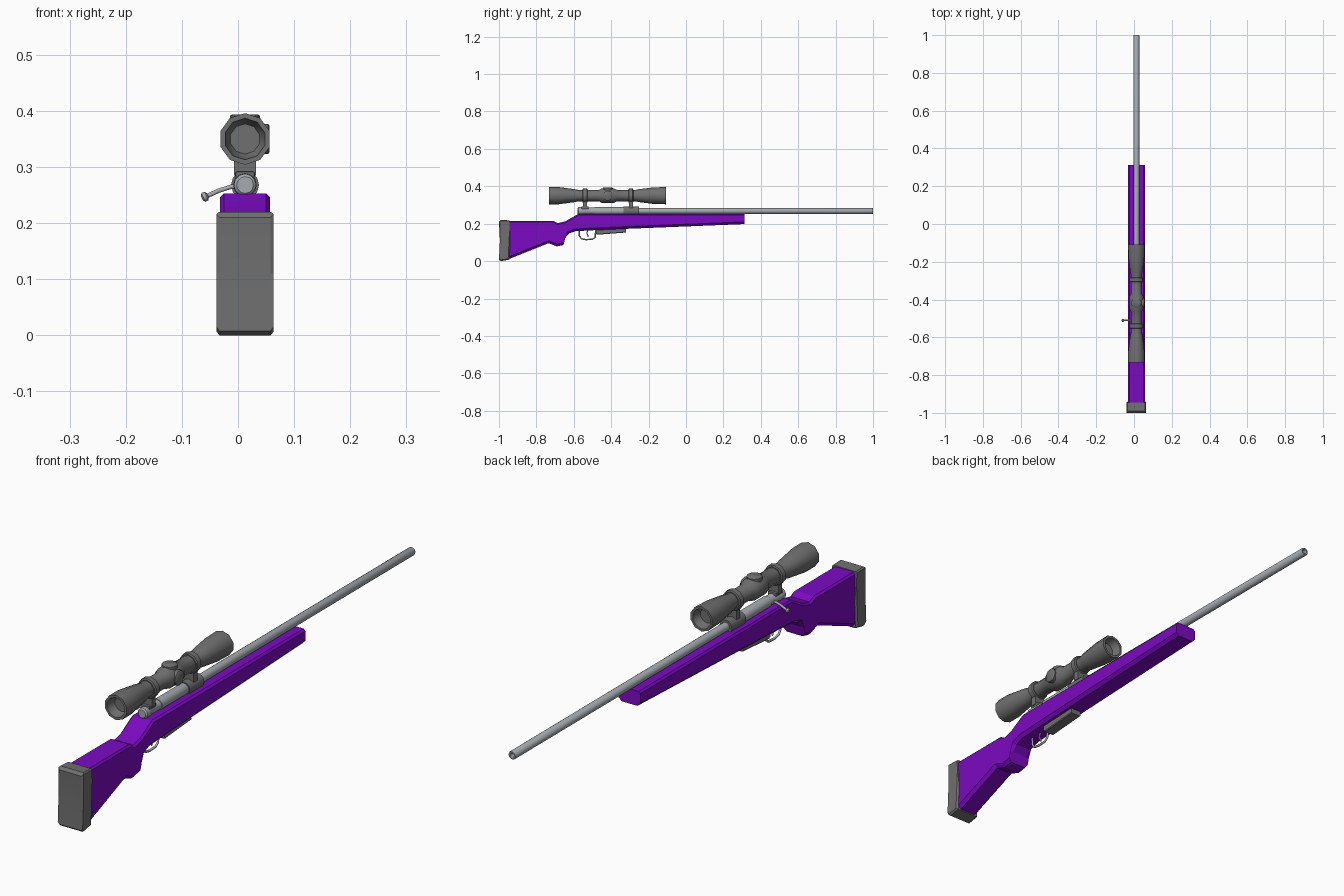
import bpy, bmesh, math
from mathutils import Vector, Matrix

old = bpy.data.objects.get("Cube")
if old:
    bpy.data.objects.remove(old, do_unlink=True)

CX = 0.0125          # centre plane of the rifle
BORE_Z = 0.268
SCOPE_Z = 0.35


def material(name, rgb, rough=0.5):
    m = bpy.data.materials.new(name)
    m.use_nodes = True
    m.diffuse_color = (*rgb, 1)
    bsdf = m.node_tree.nodes["Principled BSDF"]
    bsdf.inputs["Base Color"].default_value = (*rgb, 1)
    bsdf.inputs["Roughness"].default_value = rough
    return m


PURPLE = material("purple stock", (0.2, 0.003, 0.54))
DARK = material("dark grey", (0.16, 0.16, 0.16))
STEEL = material("light steel", (0.38, 0.41, 0.44))


def finish(bm, name, mat, angle=35):
    bmesh.ops.recalc_face_normals(bm, faces=bm.faces)
    mesh = bpy.data.meshes.new(name)
    bm.to_mesh(mesh)
    bm.free()
    mesh.materials.append(mat)
    ob = bpy.data.objects.new(name, mesh)
    bpy.context.collection.objects.link(ob)
    bpy.ops.object.select_all(action='DESELECT')
    ob.select_set(True)
    bpy.context.view_layer.objects.active = ob
    bpy.ops.object.shade_smooth_by_angle(angle=math.radians(angle))
    return ob


def lathe(name, mat, profile, origin, axis=(0, 1, 0), sides=10, angle=38):
    """Turn (distance, radius) points around an axis, capping both ends."""
    bm = bmesh.new()
    axis = Vector(axis).normalized()
    u = (Vector((0, 0, 1)) if abs(axis.z) < 0.9 else Vector((1, 0, 0)))
    u = (u - axis * u.dot(axis)).normalized()
    v = axis.cross(u)
    rings = []
    for d, r in profile:
        ring = []
        for i in range(sides):
            a = 2 * math.pi * i / sides
            ring.append(bm.verts.new(Vector(origin) + axis * d + (u * math.cos(a) + v * math.sin(a)) * r))
        rings.append(ring)
    for a, b in zip(rings, rings[1:]):
        for i in range(sides):
            j = (i + 1) % sides
            bm.faces.new((a[i], a[j], b[j], b[i]))
    bm.faces.new(rings[0])
    bm.faces.new(rings[-1])
    return finish(bm, name, mat, angle)


def extrude_profile(name, mat, points, half, low_bevel, high_bevel, ends=False):
    """Extrude a (y, z) outline across x and bevel its long side edges."""
    bm = bmesh.new()
    face = bm.faces.new([bm.verts.new((CX - half, y, z)) for y, z in points])
    ext = bmesh.ops.extrude_face_region(bm, geom=[face])
    bmesh.ops.translate(bm, vec=(2 * half, 0, 0),
                        verts=[g for g in ext["geom"] if isinstance(g, bmesh.types.BMVert)])
    bmesh.ops.recalc_face_normals(bm, faces=bm.faces)
    low, high = [], []
    for e in bm.edges:
        d = e.verts[1].co - e.verts[0].co
        if abs(d.x) > 1e-5:
            continue
        n = max((f.normal for f in e.link_faces), key=lambda q: 1 - abs(q.x))
        if abs(n.z) > 0.3 or ends:
            (low if n.z < 0 else high).append(e)
    for edges, w in ((low, low_bevel), (high, high_bevel)):
        bmesh.ops.bevel(bm, geom=[e for e in edges if e.is_valid], offset=w,
                        segments=1, affect='EDGES', clamp_overlap=True)
    return finish(bm, name, mat, 25)


def box(name, mat, x, y, z, bevel=0.0):
    bm = bmesh.new()
    bmesh.ops.create_cube(bm, size=1)
    for v in bm.verts:
        v.co = [lo + (c + 0.5) * (hi - lo) for c, (lo, hi) in zip(v.co, (x, y, z))]
    if bevel:
        bmesh.ops.bevel(bm, geom=bm.edges[:], offset=bevel, segments=2, profile=0.5, affect='EDGES')
    return finish(bm, name, mat)


def tube(name, mat, points, radius):
    """Thin round rod through a list of points."""
    cu = bpy.data.curves.new(name, 'CURVE')
    cu.dimensions = '3D'
    cu.bevel_depth = radius
    cu.bevel_resolution = 1
    cu.use_fill_caps = True
    sp = cu.splines.new('POLY')
    sp.points.add(len(points) - 1)
    for p, co in zip(sp.points, points):
        p.co = (*co, 1)
    cu.materials.append(mat)
    ob = bpy.data.objects.new(name, cu)
    bpy.context.collection.objects.link(ob)
    return ob


# Stock with comb, wrist, grip and long fore-end
stock = [(-0.95, 0.215), (-0.71, 0.215), (-0.685, 0.203), (-0.645, 0.213), (-0.575, 0.253),
         (0.313, 0.253), (0.313, 0.198), (-0.46, 0.167), (-0.59, 0.16), (-0.625, 0.148),
         (-0.645, 0.125), (-0.655, 0.086), (-0.69, 0.079), (-0.735, 0.096), (-0.95, 0.01)]
extrude_profile("stock", PURPLE, stock, 0.0445, 0.012, 0.007)

# Butt pad, slightly hollow on its rear face
pad = [(-0.945, 0.218), (-0.99, 0.22), (-1.0, 0.21), (-0.995, 0.11), (-1.0, 0.008),
       (-0.99, 0.0), (-0.945, 0.008), (-0.94, 0.11)]
extrude_profile("butt_pad", DARK, pad, 0.051, 0.006, 0.006, ends=True)

# Barrel with a bored muzzle, receiver and bolt
lathe("barrel", STEEL, [(-0.3, 0.0155), (0.997, 0.0155), (1.0, 0.014), (1.0, 0.009), (0.95, 0.009)],
      (CX, 0, BORE_Z), sides=16)
lathe("receiver", STEEL, [(-0.49, 0.021), (-0.27, 0.021), (-0.25, 0.0155)], (CX, 0, BORE_Z), sides=12)
lathe("bolt_shroud", STEEL, [(-0.58, 0.015), (-0.575, 0.02), (-0.55, 0.021), (-0.545, 0.0185),
                             (-0.495, 0.0185), (-0.48, 0.0185)], (CX, 0, BORE_Z), sides=12)
tube("bolt_handle", STEEL, [(CX, -0.51, 0.266), (-0.012, -0.51, 0.265),
                            (-0.034, -0.51, 0.258), (-0.056, -0.51, 0.248)], 0.0045)
lathe("bolt_knob", STEEL, [(-0.006, 0.004), (-0.003, 0.0085), (0.003, 0.0085), (0.006, 0.004)],
      (-0.059, -0.51, 0.247), axis=(-0.9, 0, -0.4), sides=10)

# Magazine floor plate, trigger guard and trigger
plate = [(-0.48, 0.175), (-0.32, 0.175), (-0.32, 0.153), (-0.475, 0.141), (-0.48, 0.145)]
extrude_profile("magazine", DARK, plate, 0.022, 0.003, 0.003)
guard = [(-0.572, 0.165), (-0.57, 0.135), (-0.56, 0.12), (-0.535, 0.115), (-0.5, 0.117),
         (-0.486, 0.127), (-0.483, 0.165)]
tube("trigger_guard", STEEL, [(CX, y, z) for y, z in guard], 0.0045)
tube("trigger", STEEL, [(CX, -0.525, 0.168), (CX, -0.53, 0.148), (CX, -0.522, 0.13)], 0.0035)

# Scope body, hollowed at both ends down to the lenses
scope = [(-0.70, 0.027), (-0.715, 0.034), (-0.733, 0.037), (-0.733, 0.046), (-0.68, 0.046),
         (-0.59, 0.034), (-0.575, 0.03), (-0.465, 0.03), (-0.45, 0.039), (-0.385, 0.039),
         (-0.37, 0.03), (-0.27, 0.03), (-0.255, 0.034), (-0.175, 0.044), (-0.108, 0.046),
         (-0.108, 0.037), (-0.125, 0.034), (-0.14, 0.027)]
lathe("scope_body", DARK, scope, (CX, 0, SCOPE_Z))

# Adjustment knobs on the left and top
for name, axis in (("side_knob", (1, 0, 0)), ("top_knob", (0, 0, 1))):
    lathe(name, DARK, [(0.02, 0.027), (0.041, 0.027), (0.044, 0.023)],
          (CX, -0.418, SCOPE_Z), axis=axis, sides=12)

# Scope rings with their posts and feet
for name, y, foot in (("rear", -0.54, (-0.56, -0.52)), ("front", -0.295, (-0.335, -0.25))):
    lathe(name + "_scope_ring", DARK, [(-0.013, 0.034), (-0.01, 0.038), (0.01, 0.038), (0.013, 0.034)],
          (CX, y, SCOPE_Z))
    box(name + "_mount_post", DARK, (CX - 0.02, CX + 0.02), (y - 0.011, y + 0.011), (0.285, 0.325))
    if name == "front":
        lathe("front_mount_base", DARK, [(foot[0], 0.025), (foot[1], 0.025)], (CX, 0, BORE_Z), sides=12)
    else:
        box("rear_mount_base", DARK, (CX - 0.017, CX + 0.017), foot, (0.278, 0.292), 0.003)
